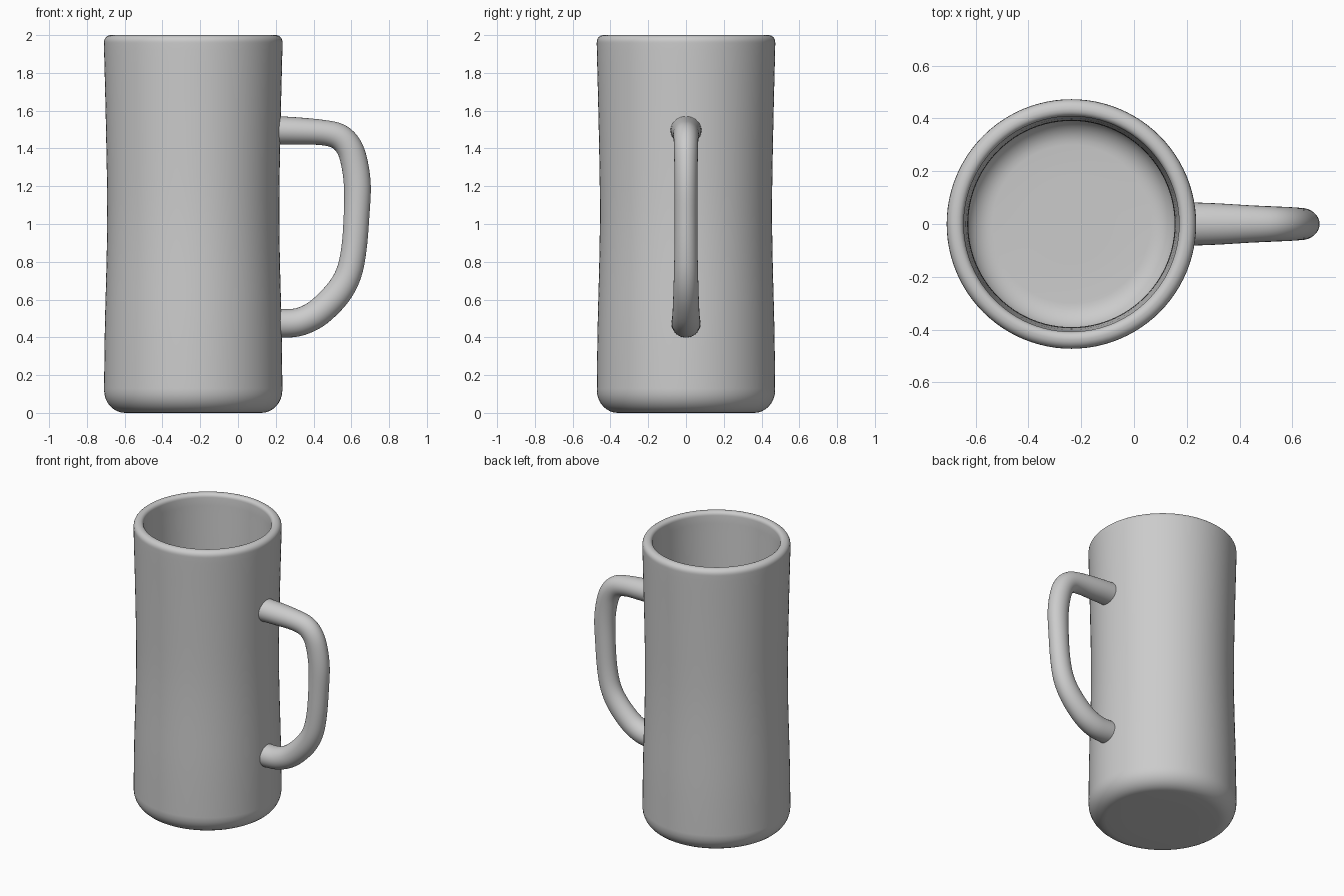
import bpy, bmesh, math
from mathutils import Vector

if "Cube" in bpy.data.objects:
    bpy.data.objects.remove(bpy.data.objects["Cube"])

CX = -0.237  # axis of the mug body


def arc(cx, cz, rx, rz, a0, a1, n):
    return [(cx + rx * math.cos(math.radians(a0 + (a1 - a0) * i / n)),
             cz + rz * math.sin(math.radians(a0 + (a1 - a0) * i / n))) for i in range(n + 1)]


def catmull(pts, n):
    # smooth curve through points of any dimension
    p = [pts[0]] + pts + [pts[-1]]
    out = []
    for i in range(1, len(p) - 2):
        for k in range(n):
            t = k / n
            out.append([0.5 * (2 * b + (c - a) * t + (2 * a - 5 * b + 4 * c - d) * t * t
                               + (3 * b - a - 3 * c + d) * t ** 3)
                        for a, b, c, d in zip(*p[i - 1:i + 3])])
    return out + [list(pts[-1])]


def skin(name, rings):
    # join closed rings of points and cap both ends
    bm = bmesh.new()
    vs = [[bm.verts.new(co) for co in ring] for ring in rings]
    n = len(vs[0])
    for a, b in zip(vs, vs[1:]):
        for j in range(n):
            bm.faces.new((a[j], a[(j + 1) % n], b[(j + 1) % n], b[j]))
    bm.faces.new(vs[0][::-1])
    bm.faces.new(vs[-1])
    bmesh.ops.recalc_face_normals(bm, faces=bm.faces)
    me = bpy.data.meshes.new(name)
    bm.to_mesh(me)
    bm.free()
    ob = bpy.data.objects.new(name, me)
    bpy.context.collection.objects.link(ob)
    bpy.ops.object.select_all(action='DESELECT')
    bpy.context.view_layer.objects.active = ob
    ob.select_set(True)
    bpy.ops.object.shade_smooth_by_angle(angle=math.radians(40))
    return ob


# Body: waisted wall, rounded foot and lip, hollow inside
outer = catmull([(0.472, 0.13), (0.468, 0.45), (0.458, 0.85), (0.456, 1.15),
                 (0.463, 1.55), (0.472, 1.92), (0.472, 1.955)], 4)
profile = [(0.2, 0)] + arc(0.36, 0.12, 0.112, 0.12, -90, 0, 8) + outer
profile += arc(0.437, 1.965, 0.035, 0.035, 0, 90, 6) + arc(0.433, 1.975, 0.025, 0.025, 90, 180, 5)
profile += catmull([(0.407, 1.92), (0.398, 1.55), (0.391, 1.15), (0.393, 0.85), (0.4, 0.5), (0.4, 0.22)], 4)
profile += arc(0.3, 0.19, 0.1, 0.1, 0, -90, 8) + [(0.15, 0.09)]
SEG = 96
skin("mug_body", [[(CX + r * math.cos(2 * math.pi * j / SEG), r * math.sin(2 * math.pi * j / SEG), z)
                   for j in range(SEG)] for r, z in profile])

# Handle: oval section swept along a D path (x, z, in-plane radius, y radius)
path = catmull([(0.19, 1.496, .076, .083), (0.32, 1.492, .072, .078), (0.45, 1.484, .067, .07),
                (0.535, 1.462, .069, .066), (0.588, 1.407, .07, .064), (0.617, 1.32, .071, .062),
                (0.632, 1.2, .071, .061), (0.628, 1.05, .068, .06), (0.614, 0.87, .067, .061),
                (0.585, 0.735, .069, .064), (0.525, 0.63, .073, .067), (0.43, 0.535, .074, .071),
                (0.35, 0.49, .074, .075), (0.28, 0.475, .075, .076), (0.19, 0.475, .076, .078)], 4)
rings = []
for i, (x, z, ri, ry) in enumerate(path):
    a, b = path[max(i - 1, 0)], path[min(i + 1, len(path) - 1)]
    t = Vector((b[0] - a[0], 0, b[1] - a[1])).normalized()
    side = Vector((-t.z, 0, t.x))
    rings.append([Vector((x, 0, z)) + side * ri * math.cos(2 * math.pi * j / 32)
                  + Vector((0, ry * math.sin(2 * math.pi * j / 32), 0)) for j in range(32)])
skin("handle", rings)
